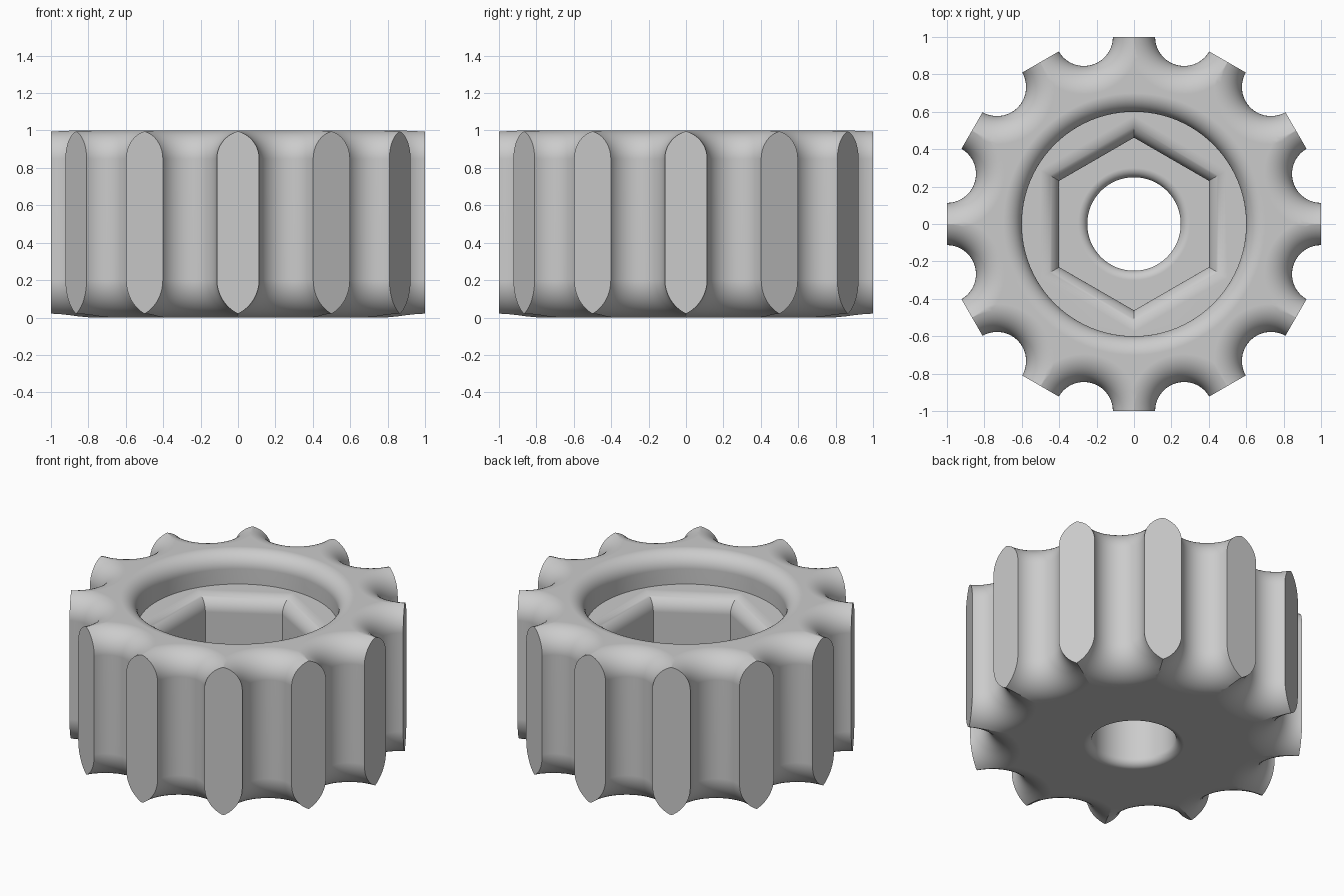
import bpy
import math

cube = bpy.data.objects.get("Cube")
if cube:
    bpy.data.objects.remove(cube, do_unlink=True)

grey = bpy.data.materials.new("plain grey")
grey.use_nodes = True
colour = (0.6, 0.6, 0.6, 1)
grey.diffuse_color = colour
grey.node_tree.nodes["Principled BSDF"].inputs["Base Color"].default_value = colour


def lathe(name, profile, sides, turn=0.0, centre=(0, 0)):
    """Closed solid from (radius, z) rings listed bottom to top."""
    verts, faces = [], []
    for r, z in profile:
        for i in range(sides):
            a = turn + math.tau * i / sides
            verts.append((centre[0] + r * math.cos(a), centre[1] + r * math.sin(a), z))
    for k in range(len(profile) - 1):
        for i in range(sides):
            j = (i + 1) % sides
            a, b = k * sides, (k + 1) * sides
            faces.append((a + i, a + j, b + j, b + i))
    faces.append(tuple(reversed(range(sides))))
    top = (len(profile) - 1) * sides
    faces.append(tuple(range(top, top + sides)))
    mesh = bpy.data.meshes.new(name)
    mesh.from_pydata(verts, [], faces)
    mesh.materials.append(grey)
    obj = bpy.data.objects.new(name, mesh)
    bpy.context.collection.objects.link(obj)
    return obj


def flare(r, z, size, up, steps=12):
    """Rounded rim: a wall of radius r opening out to a flat at height z."""
    pts = []
    for k in range(steps + 1):
        a = math.pi / 2 * k / steps
        pts.append((r + size * (1 - math.cos(a)), z + up * size * (math.sin(a) - 1)))
    return pts if up > 0 else pts[::-1]


def bore(r, low, high, low_size, high_size):
    """Hole cutter, rounded at either end and running past both."""
    return ([(r + low_size, low - 0.1)] + flare(r, low, low_size, -1)
            + flare(r, high, high_size, 1) + [(r + high_size, high + 0.1)])


# Twelve-sided body
step = math.tau / 12
corner = 1 / math.cos(step / 2)
knob = lathe("knob", [(corner, 0), (corner, 1)], 12, step / 2)

# Finger scallops, one on each corner
scallop = bore(0.155, 0, 1, 0.2, 0.15)
cutters = []
for i in range(12):
    a = step * (i + 0.5)
    cutters.append(lathe("scallop_cutter", scallop, 64, a,
                         (corner * math.cos(a), corner * math.sin(a))))

# Round recess, hexagonal nut pocket and through hole
recess = [(0.6, 0.8)] + flare(0.6, 1, 0.1, 1) + [(0.7, 1.1)]
cutters.append(lathe("recess_cutter", recess, 96))
pocket = [(0.4, 0.4)] + flare(0.4, 0.8, 0.1, 1) + [(0.5, 0.9)]
across = math.cos(math.pi / 6)
cutters.append(lathe("pocket_cutter", [(r / across, z) for r, z in pocket], 6, math.pi / 6))
cutters.append(lathe("hole_cutter", bore(0.25, 0, 0.4, 0.05, 0.05), 64))

# Cut the body
bpy.ops.object.select_all(action="DESELECT")
knob.select_set(True)
bpy.context.view_layer.objects.active = knob
for cutter in cutters:
    cutter.hide_render = True
    cut = knob.modifiers.new("cut", "BOOLEAN")
    cut.operation = "DIFFERENCE"
    cut.solver = "EXACT"
    cut.object = cutter
    bpy.ops.object.modifier_apply(modifier=cut.name)
    bpy.data.objects.remove(cutter, do_unlink=True)

# Smooth rims, crisp flats
bpy.ops.object.shade_smooth_by_angle(angle=math.radians(30))
weighted = knob.modifiers.new("weighted normals", "WEIGHTED_NORMAL")
weighted.keep_sharp = True
